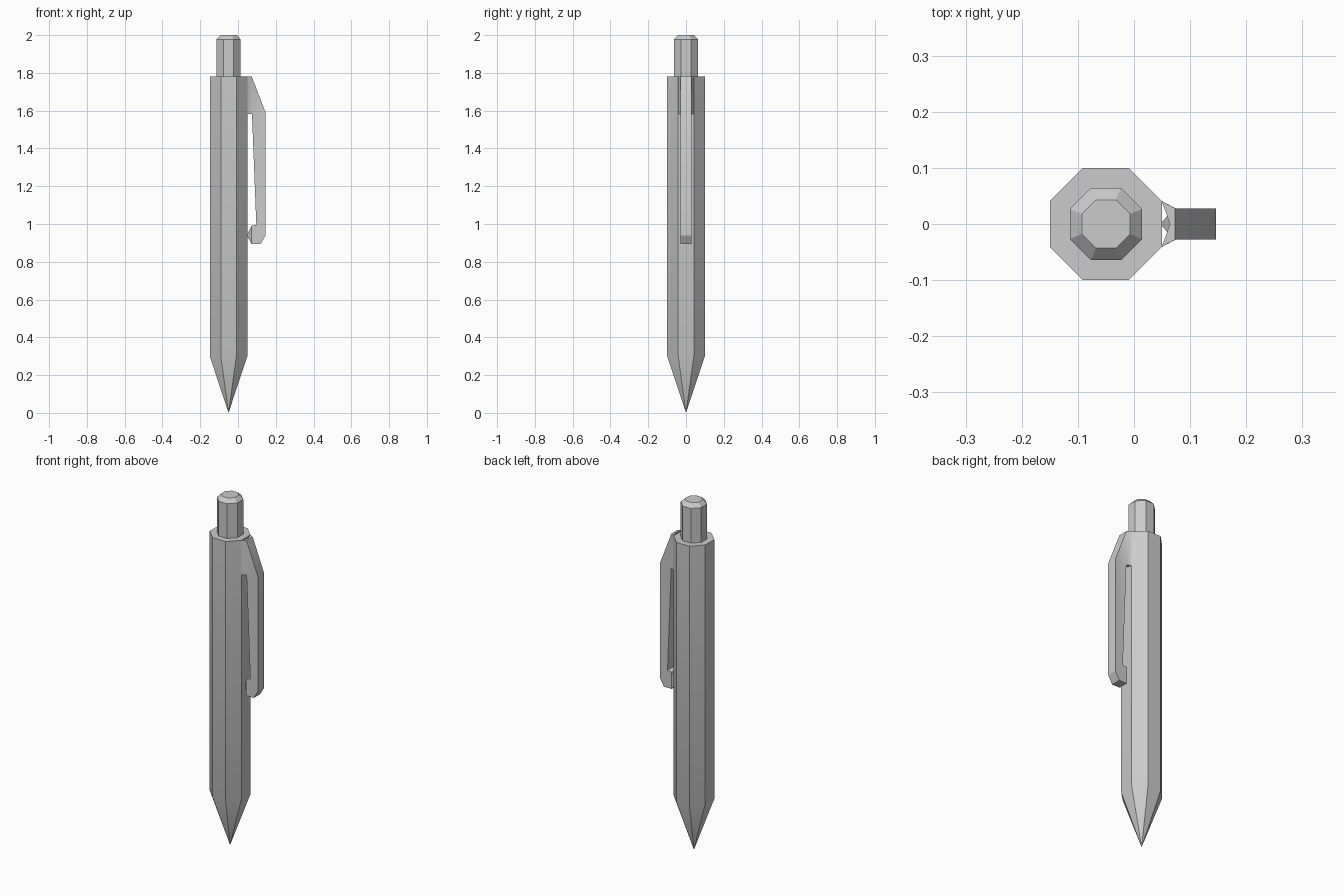
import bpy, bmesh, math
from mathutils import Vector

cube = bpy.data.objects.get("Cube")
if cube:
    bpy.data.objects.remove(cube, do_unlink=True)

AXIS_X = -0.05      # centre line of the barrel
CLIP_HALF = 0.028   # half width of the clip

grey = bpy.data.materials.new("plain grey")
grey.use_nodes = True
grey.diffuse_color = (0.6, 0.6, 0.6, 1)
grey.node_tree.nodes["Principled BSDF"].inputs["Base Color"].default_value = (0.6, 0.6, 0.6, 1)


def finish(bm, name):
    """Turn a bmesh into a shaded, coloured object."""
    bmesh.ops.recalc_face_normals(bm, faces=bm.faces)
    mesh = bpy.data.meshes.new(name)
    bm.to_mesh(mesh)
    bm.free()
    mesh.materials.append(grey)
    obj = bpy.data.objects.new(name, mesh)
    bpy.context.collection.objects.link(obj)
    bpy.ops.object.select_all(action='DESELECT')
    obj.select_set(True)
    bpy.context.view_layer.objects.active = obj
    bpy.ops.object.shade_smooth_by_angle(angle=math.radians(30))
    return obj


def octagon_stack(name, rings, point=None):
    """Stack octagons given as (flat-to-centre distance, z), with an optional point below."""
    bm = bmesh.new()
    loops = []
    for flat, z in rings:
        r = flat / math.cos(math.pi / 8)
        angles = [math.pi / 8 + k * math.pi / 4 for k in range(8)]
        loops.append([bm.verts.new((AXIS_X + r * math.cos(a), r * math.sin(a), z)) for a in angles])
    for low, high in zip(loops, loops[1:]):
        for k in range(8):
            n = (k + 1) % 8
            bm.faces.new((low[k], low[n], high[n], high[k]))
    bm.faces.new(loops[-1])
    if point is not None:
        tip = bm.verts.new((AXIS_X, 0, point))
        for k in range(8):
            bm.faces.new((tip, loops[0][(k + 1) % 8], loops[0][k]))
    else:
        bm.faces.new(loops[0])
    return finish(bm, name)


# Barrel with its writing point, and the push button
octagon_stack("barrel", [(0.0995, 0.30), (0.0995, 1.78)], point=0.0)
octagon_stack("push_button", [(0.0645, 1.78), (0.0645, 1.978), (0.043, 2.0)])


def inner_face(bm, z):
    """Face of the clip that looks towards the barrel at a given height."""
    return min((f for f in bm.faces if abs(f.normal.x) > 0.9
                and min(v.co.z for v in f.verts) < z < max(v.co.z for v in f.verts)),
               key=lambda f: f.calc_center_median().x)


# Clip arm: side profile (x, z) extruded across y
profile = [(0.073, 1.78), (0.146, 1.59), (0.146, 0.94), (0.12, 0.895),
           (0.071, 0.895), (0.071, 0.99), (0.097, 0.995), (0.074, 1.583)]
bm = bmesh.new()
side = bm.faces.new([bm.verts.new((x, -CLIP_HALF, z)) for x, z in profile])
ext = bmesh.ops.extrude_face_region(bm, geom=[side], use_keep_orig=True)
bmesh.ops.translate(bm, vec=(0, 2 * CLIP_HALF, 0),
                    verts=[g for g in ext["geom"] if isinstance(g, bmesh.types.BMVert)])
bmesh.ops.recalc_face_normals(bm, faces=bm.faces)

# Hook: the inner face rises to a point that touches the barrel
poke = bmesh.ops.poke(bm, faces=[inner_face(bm, 0.94)])
poke["verts"][0].co = Vector((0.047, 0, 0.94))
bm.normal_update()

# Root: the upper inner face flares out to the barrel's flat side
ext = bmesh.ops.extrude_discrete_faces(bm, faces=[inner_face(bm, 1.7)])
root = ext["faces"][0]
for v in root.verts:
    v.co.x = AXIS_X + 0.0995
    v.co.y = math.copysign(0.041, v.co.y)

# V-shaped hollow behind the root
across = [e for e in root.edges if abs(e.verts[0].co.z - e.verts[1].co.z) < 0.01]
cut = bmesh.ops.bisect_edges(bm, edges=across, cuts=1)
middle = [g for g in cut["geom_split"] if isinstance(g, bmesh.types.BMVert)
          and abs(g.co.y) < 0.001]
bmesh.ops.connect_verts(bm, verts=middle)
for v in middle:
    v.co.x = 0.064
finish(bm, "pocket_clip")
